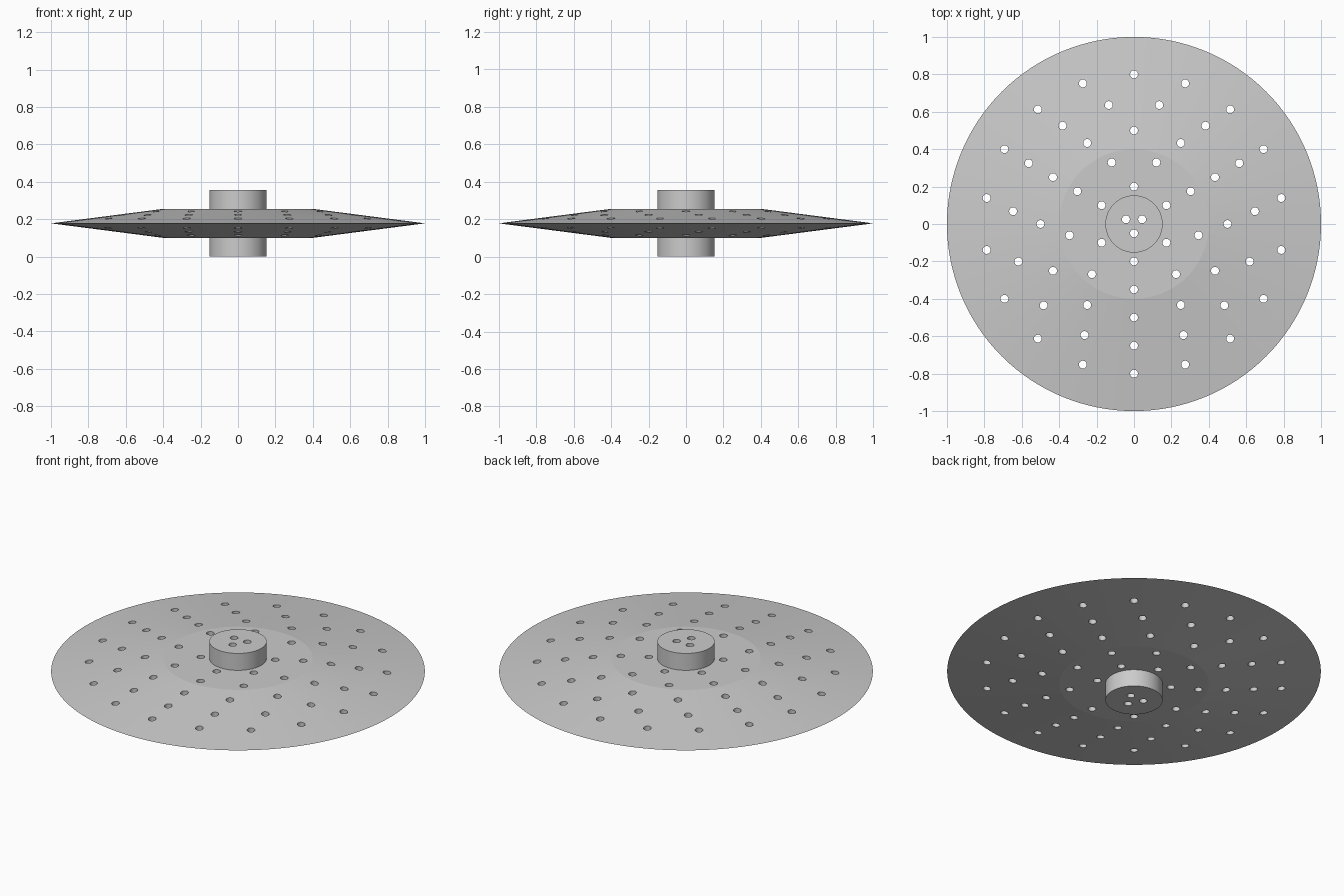
import bpy, bmesh, math
from mathutils import Matrix, Vector

if "Cube" in bpy.data.objects:
    bpy.data.objects.remove(bpy.data.objects["Cube"], do_unlink=True)

SEGMENTS = 128
HEIGHT = 0.355
HOLE_RADIUS = 0.021


def make_material(name, rgb):
    mat = bpy.data.materials.new(name)
    mat.use_nodes = True
    mat.diffuse_color = (*rgb, 1)
    mat.node_tree.nodes["Principled BSDF"].inputs["Base Color"].default_value = (*rgb, 1)
    return mat


def make_object(name, bm, mat):
    bmesh.ops.recalc_face_normals(bm, faces=bm.faces)
    mesh = bpy.data.meshes.new(name)
    bm.to_mesh(mesh)
    bm.free()
    mesh.materials.append(mat)
    obj = bpy.data.objects.new(name, mesh)
    bpy.context.collection.objects.link(obj)
    return obj


def lathe(profile):
    """Turn (radius, z) points around the z axis and cap both ends."""
    bm = bmesh.new()
    rings = []
    for r, z in profile:
        rings.append([bm.verts.new((r * math.cos(a), r * math.sin(a), z))
                      for a in (math.tau * i / SEGMENTS for i in range(SEGMENTS))])
    for low, high in zip(rings, rings[1:]):
        for i in range(SEGMENTS):
            j = (i + 1) % SEGMENTS
            bm.faces.new((low[i], low[j], high[j], high[i]))
    bm.faces.new(rings[0])
    bm.faces.new(rings[-1])
    return bm


grey = make_material("light grey", (0.6, 0.6, 0.6))

# Tapered disc with a hub standing out on both sides
lower = [(0.153, 0), (0.153, 0.1), (0.4, 0.1)]
upper = [(r, HEIGHT - z) for r, z in reversed(lower)]
disc = make_object("perforated_disc", lathe(lower + [(1, HEIGHT / 2)] + upper), grey)

# Cutters: six rings of through holes, three more holes in each ring
bm = bmesh.new()
for ring in range(6):
    count = 3 * (ring + 1)
    radius = 0.05 + 0.15 * ring
    for k in range(count):
        angle = math.tau * k / count - math.pi / 2
        place = Vector((radius * math.cos(angle), radius * math.sin(angle), HEIGHT / 2))
        bmesh.ops.create_cone(bm, cap_ends=True, segments=32, radius1=HOLE_RADIUS,
                              radius2=HOLE_RADIUS, depth=1, matrix=Matrix.Translation(place))
cutter = make_object("hole_cutters", bm, grey)

# Drill the holes
drill = disc.modifiers.new("Holes", "BOOLEAN")
drill.operation = "DIFFERENCE"
drill.solver = "EXACT"
drill.object = cutter
bpy.context.view_layer.objects.active = disc
disc.select_set(True)
bpy.ops.object.modifier_apply(modifier=drill.name)
bpy.data.objects.remove(cutter, do_unlink=True)

# Smooth the curved walls but keep the shallow plateau edge crisp
bpy.ops.object.shade_smooth_by_angle(angle=math.radians(5))
